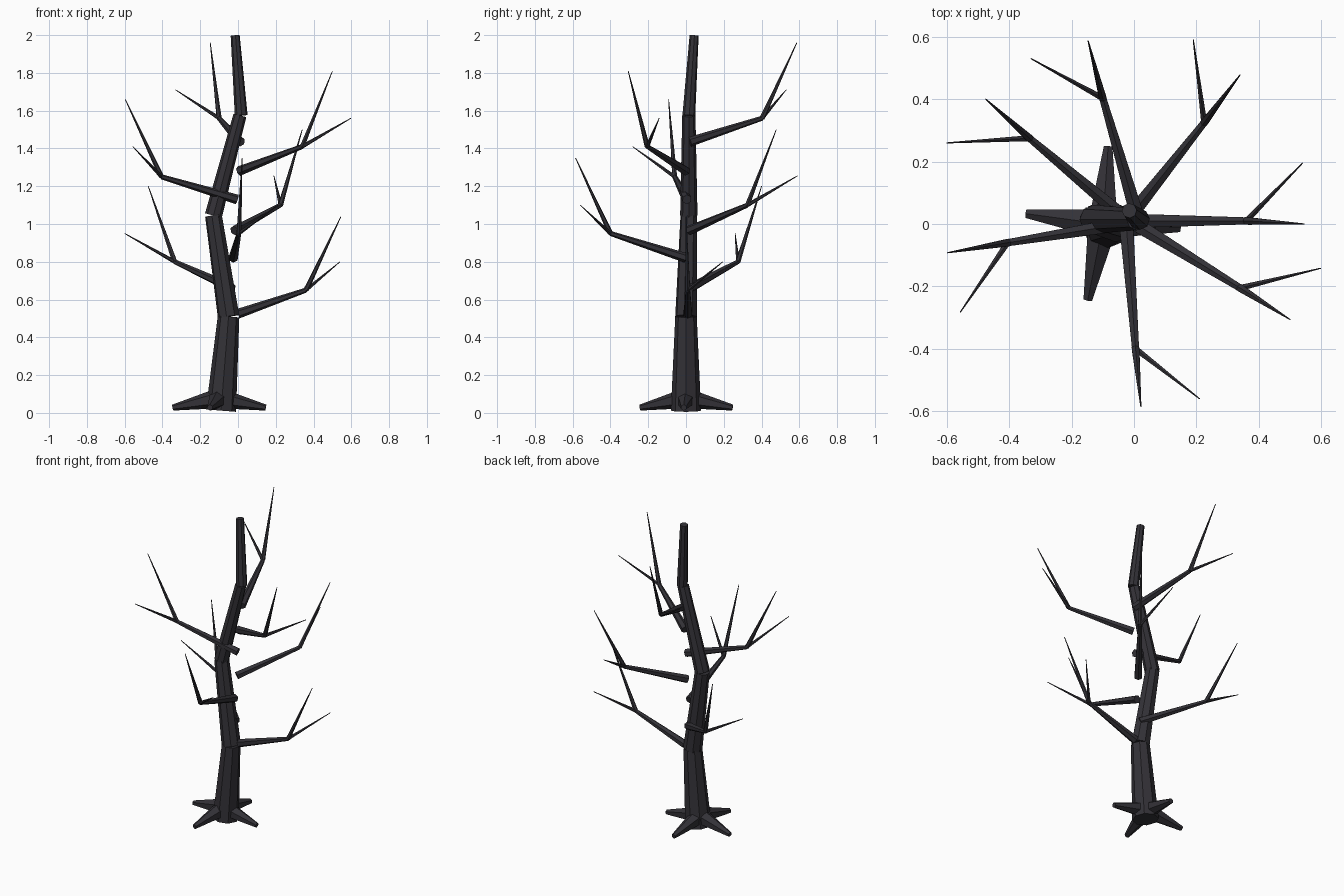
import bpy, bmesh
from mathutils import Vector, Matrix

bark = bpy.data.materials.new("dark bark")
bark.diffuse_color = (0.033, 0.031, 0.038, 1)


def add_limb(bm, a, b, r1, r2, sides):
    """Tapered, capped, flat-sided limb from a to b."""
    a, b = Vector(a), Vector(b)
    d = b - a
    rot = d.to_track_quat('Z', 'Y').to_matrix().to_4x4()
    bmesh.ops.create_cone(bm, cap_ends=True, segments=sides, radius1=r1,
                          radius2=r2, depth=d.length,
                          matrix=Matrix.Translation((a + b) / 2) @ rot)


def make_object(name, limbs):
    bm = bmesh.new()
    for limb in limbs:
        add_limb(bm, *limb)
    mesh = bpy.data.meshes.new(name)
    bm.to_mesh(mesh)
    bm.free()
    mesh.materials.append(bark)
    bpy.context.collection.objects.link(bpy.data.objects.new(name, mesh))


# Trunk: four crooked sections, each its own capped taper
trunk = [((-0.09, 0, 0.012), (-0.05, 0, 0.51), 0.08, 0.057),
         ((-0.05, 0, 0.51), (-0.13, 0.015, 1.045), 0.058, 0.045),
         ((-0.13, 0.015, 1.045), (0.01, 0.015, 1.575), 0.046, 0.035),
         ((0.017, 0.015, 1.575), (-0.015, 0.043, 1.998), 0.034, 0.024)]
for i, sec in enumerate(trunk):
    make_object(f"trunk_section_{i + 1}", [sec + (8,)])

# Roots: four stubby tapers spreading from the base
for name, x, y in (("left", -0.345, 0.033), ("right", 0.147, -0.012),
                   ("front", -0.148, -0.243), ("back", -0.083, 0.247)):
    make_object(f"{name}_root", [((-0.1, 0, 0.078), (x, y, 0.028), 0.054, 0.016, 6)])

# Branches: start, elbow, tall twig tip, short twig tip
branches = {
    "low_right": ((0.0, 0.01, 0.525), (0.36, 0.01, 0.65), (0.545, 0.0, 1.04), (0.54, 0.195, 0.80)),
    "low_left": ((-0.03, 0.02, 0.66), (-0.335, 0.275, 0.80), (-0.475, 0.4, 1.20), (-0.6, 0.26, 0.95)),
    "front": ((-0.025, 0.0, 0.82), (0.005, -0.4, 0.95), (0.022, -0.585, 1.35), (0.21, -0.56, 1.10)),
    "back_right": ((-0.02, 0.015, 0.965), (0.225, 0.325, 1.10), (0.34, 0.478, 1.50), (0.19, 0.59, 1.255)),
    "high_left": ((-0.005, 0.005, 1.13), (-0.405, -0.06, 1.25), (-0.597, -0.092, 1.66), (-0.557, -0.283, 1.41)),
    "high_right": ((0.005, 0.0, 1.28), (0.34, -0.205, 1.41), (0.5, -0.306, 1.81), (0.598, -0.142, 1.56)),
    "top_back": ((0.012, 0.02, 1.435), (-0.1, 0.403, 1.56), (-0.147, 0.587, 1.96), (-0.33, 0.53, 1.71)),
}
for name, (start, elbow, tall, short) in branches.items():
    make_object(f"{name}_branch", [(start, elbow, 0.026, 0.013, 6)])
    make_object(f"{name}_twigs", [(elbow, tall, 0.014, 0.002, 6),
                                  (elbow, short, 0.011, 0.002, 6)])
